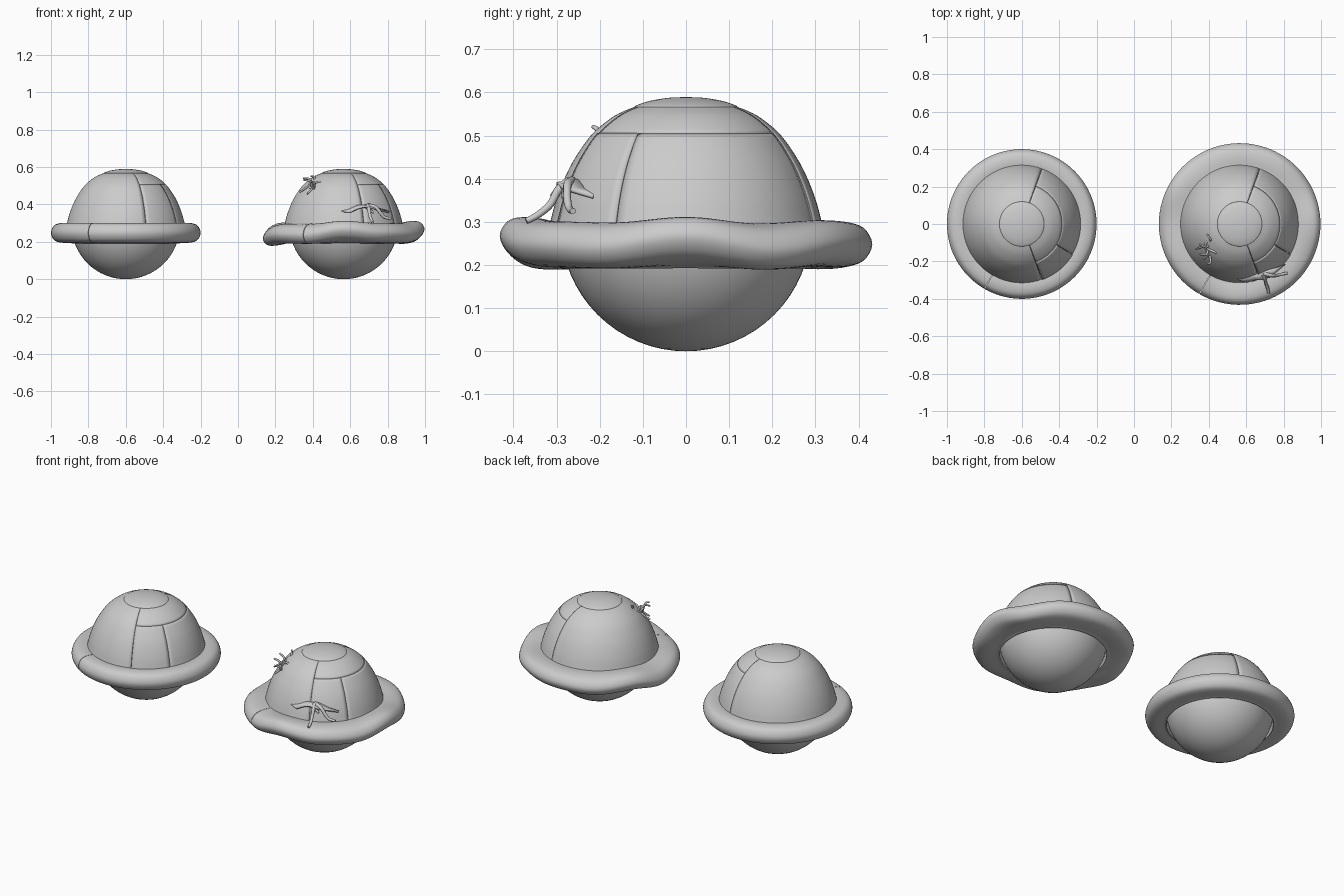
import bpy, bmesh
from math import sin, cos, pi, radians
from mathutils import Vector

if "Cube" in bpy.data.objects:
    bpy.data.objects.remove(bpy.data.objects["Cube"])


def smooth_path(pts, n=5, closed=False):
    """Catmull-Rom resampling of a short point list."""
    P = [Vector(p) for p in pts]
    m = len(P)
    get = (lambda i: P[i % m]) if closed else (lambda i: P[max(0, min(m - 1, i))])
    out = []
    for i in range(m if closed else m - 1):
        a, b, c, d = get(i - 1), get(i), get(i + 1), get(i + 2)
        for k in range(n):
            t = k / n
            out.append(0.5 * (2 * b + (c - a) * t + (2 * a - 5 * b + 4 * c - d) * t * t
                              + (3 * b - a - 3 * c + d) * t ** 3))
    if not closed:
        out.append(P[-1])
    return out


def finish(bm, name, thick=0):
    bmesh.ops.remove_doubles(bm, verts=bm.verts, dist=1e-5)
    bmesh.ops.recalc_face_normals(bm, faces=bm.faces)
    me = bpy.data.meshes.new(name)
    bm.to_mesh(me)
    bm.free()
    ob = bpy.data.objects.new(name, me)
    bpy.context.collection.objects.link(ob)
    if thick:
        s = ob.modifiers.new("thickness", 'SOLIDIFY')
        s.thickness, s.offset = thick, -1
    bpy.ops.object.select_all(action='DESELECT')
    ob.select_set(True)
    bpy.context.view_layer.objects.active = ob
    bpy.ops.object.shade_smooth_by_angle(angle=radians(40))
    return ob


def revolve(name, prof, a0, a1, cx, closed=False, deform=None, thick=0):
    """Sweep an (r, z) profile from angle a0 to a1 about the axis at x = cx."""
    bm = bmesh.new()
    n = max(4, round((a1 - a0) / 4))
    rings = []
    for i in range(n + 1):
        t = radians(a0 + (a1 - a0) * i / n)
        ring = []
        for r, z in prof:
            if deform:
                r, z = deform(r, z, t)
            ring.append(bm.verts.new((cx + r * cos(t), r * sin(t), z)))
        rings.append(ring)
    m = len(prof)
    for A, B in zip(rings, rings[1:]):
        for j in range(m if closed else m - 1):
            k = (j + 1) % m
            bm.faces.new((A[j], B[j], B[k], A[k]))
    if closed:
        bm.faces.new(rings[0])
        bm.faces.new(rings[-1][::-1])
    return finish(bm, name, thick)


def thread(name, pts, radius):
    cu = bpy.data.curves.new(name, 'CURVE')
    cu.dimensions = '3D'
    cu.bevel_depth, cu.bevel_resolution, cu.use_fill_caps = radius, 2, True
    path = smooth_path(pts, 5)
    sp = cu.splines.new('POLY')
    sp.points.add(len(path) - 1)
    for i, (p, q) in enumerate(zip(sp.points, path)):
        p.co = (*q, 1)
        p.radius = 1 - 0.35 * i / (len(path) - 1)
    ob = bpy.data.objects.new(name, cu)
    bpy.context.collection.objects.link(ob)


CROWN = [(.318, .285), (.312, .31), (.301, .35), (.282, .4), (.256, .45),
         (.216, .505), (.165, .546), (.118, .567)]
SPLIT = 5            # profile point at the top of the patch
BRIM = [(.285, .2), (.30, .195), (.35, .196), (.384, .21), (.4, .248),
        (.384, .286), (.35, .3), (.31, .299), (.288, .29)]
WAVE = [.02, -.012, .006, 0, -.01, .006, -.03, -.01, -.012, .02, 0, -.006]


def wavy(r, z, t):
    """Bend the outer part of the worn brim up and down."""
    u = (t / (2 * pi) % 1) * 12
    i, f = int(u) % 12, (1 - cos(pi * (u % 1))) / 2
    w = WAVE[i] * (1 - f) + WAVE[(i + 1) % 12] * f
    k = max(0, (r - .285) / .115)
    return r + .032 * k, z + w * k


def build_hat(tag, cx, deform=None):
    # round head underneath
    bpy.ops.mesh.primitive_uv_sphere_add(segments=64, ring_count=32, radius=.29,
                                         location=(cx, 0, .29))
    head = bpy.context.object
    head.name = tag + "_head"
    bpy.ops.object.shade_smooth()
    # crown panels with hairline seams, plus front patch
    full = smooth_path(CROWN)
    low, high = full[:SPLIT * 5 + 1], full[SPLIT * 5:]
    g = .25
    revolve(tag + "_crown_left", full, 70 + g, 290 - g, cx, thick=.01)
    revolve(tag + "_crown_right", low, -31 + g, 70 - g, cx, thick=.01)
    revolve(tag + "_crown_right_top", high, -70 + g, 70 - g, cx, thick=.01)
    patch = [(r + .003, z + .001) for r, z in low]
    revolve(tag + "_front_patch", patch, -70 + g, -31 - g, cx, thick=.012)
    # top button disc
    disc = smooth_path([(.119, .562), (.117, .569), (.085, .58), (.04, .5875), (0, .589)])
    revolve(tag + "_crown_top", disc, 0, 360, cx)
    # padded brim, joined at one seam
    revolve(tag + "_brim", smooth_path(BRIM, 4, True), -119.8, 239.8, cx, True, deform)


build_hat("new_hat", -.6)
CX = .565
build_hat("worn_hat", CX, wavy)

# torn flap lifting off the front of the crown: (x, z, y) top edge and lower edge
top_edge = [(.53, -.285, .368), (.585, -.283, .378), (.63, -.268, .398),
            (.70, -.25, .40), (.76, -.235, .378), (.81, -.215, .365)]
low_edge = [(.53, -.287, .364), (.60, -.315, .362), (.65, -.30, .385),
            (.69, -.30, .392), (.73, -.285, .38), (.81, -.218, .36)]
bm = bmesh.new()
A = [bm.verts.new(p) for p in top_edge]
B = [bm.verts.new(p) for p in low_edge]
for i in range(5):
    bm.faces.new((A[i], B[i], B[i + 1], A[i + 1]))
finish(bm, "torn_flap", .008)

# loose threads hanging from the tear
thread("tear_thread_long", [(.69, -.27, .395), (.70, -.295, .375), (.705, -.315, .34),
                            (.715, -.345, .315), (.72, -.37, .302)], .011)
thread("tear_thread_side", [(.69, -.265, .395), (.735, -.275, .385), (.765, -.275, .35),
                            (.785, -.27, .33), (.82, -.262, .325)], .011)
thread("tear_thread_short", [(.68, -.275, .39), (.70, -.28, .375), (.725, -.283, .355)], .009)

# frayed tuft on the left of the crown: threads fanned along a short stem
base = Vector((.425, -.13, .50))
thread("tuft_stem", [(.40, -.08, .525), (.38, -.12, .50), (.40, -.165, .475)], .008)
for i in range(7):
    f = i / 6 - .5
    start = base + Vector((-.035 + .03 * abs(f), -.085 * f, -.03 * f))
    out = Vector((-.06 + .09 * abs(f), -.075 * f - .005, .035 - .07 * (i % 2)))
    curl = Vector((.012, -.012 * (-1) ** i, .012))
    thread(f"tuft_thread_{i + 1}", [start, start + out * .5 + curl, start + out], .007)
thread("tuft_thread_right", [(.39, -.13, .50), (.43, -.15, .52), (.465, -.165, .505)], .007)
